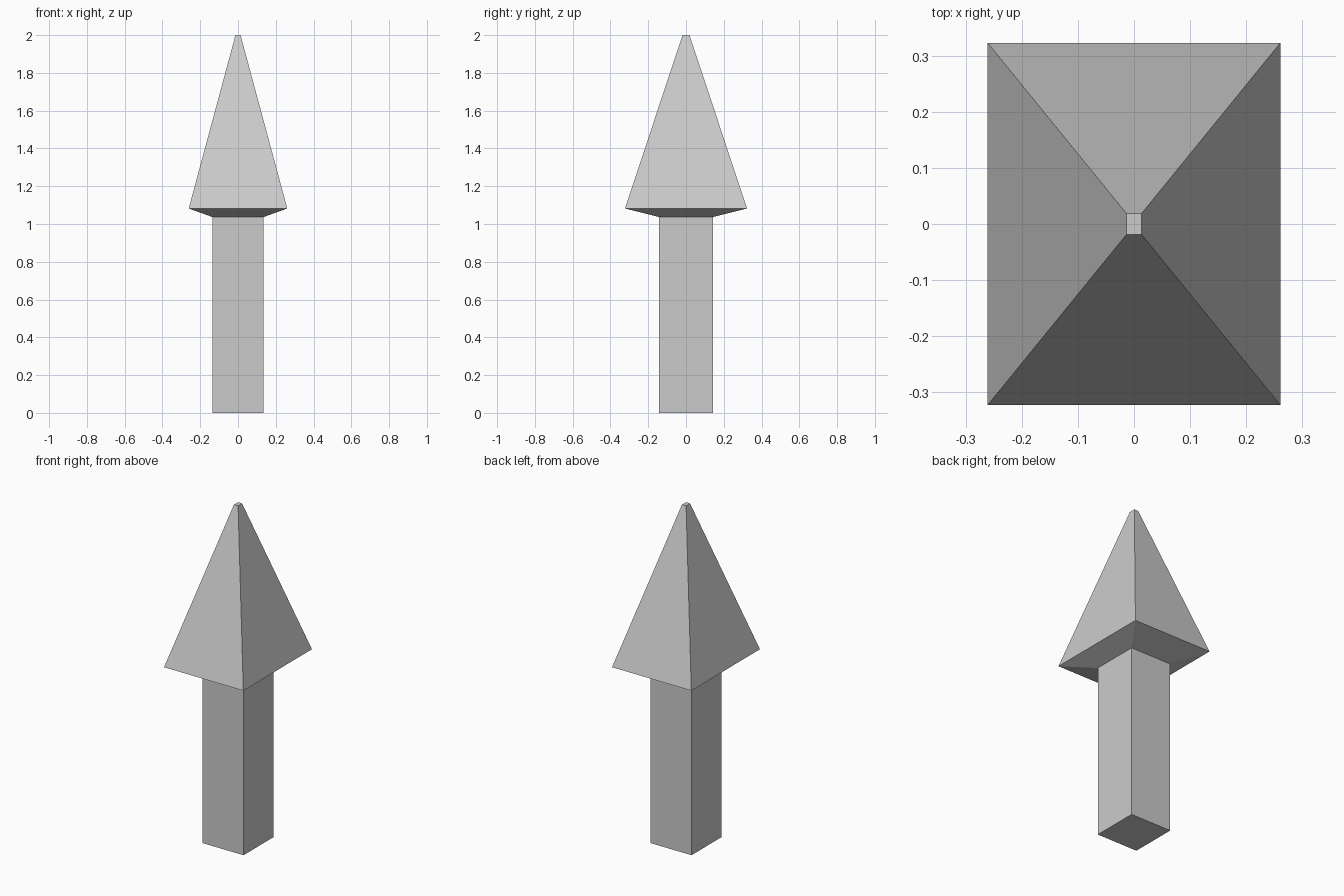
import bpy, bmesh

if "Cube" in bpy.data.objects:
    bpy.data.objects.remove(bpy.data.objects["Cube"])


def loft(name, sections):
    """Closed solid through rectangular sections (half_x, half_y, z)."""
    bm = bmesh.new()
    rings = [[bm.verts.new((sx * hx, sy * hy, z))
              for sx, sy in ((-1, -1), (1, -1), (1, 1), (-1, 1))]
             for hx, hy, z in sections]
    for low, high in zip(rings, rings[1:]):
        for i in range(4):
            j = (i + 1) % 4
            bm.faces.new((low[i], low[j], high[j], high[i]))
    bm.faces.new(rings[0][::-1])
    bm.faces.new(rings[-1])
    bmesh.ops.recalc_face_normals(bm, faces=bm.faces)
    mesh = bpy.data.meshes.new(name)
    bm.to_mesh(mesh)
    bm.free()
    obj = bpy.data.objects.new(name, mesh)
    bpy.context.collection.objects.link(obj)
    return obj


# Square shaft, sloped underside and pointed head in one continuous solid
loft("arrow_post", [
    (0.136, 0.142, 0.0),
    (0.136, 0.142, 1.037),
    (0.261, 0.323, 1.082),
    (0.0135, 0.0187, 2.0),
])
